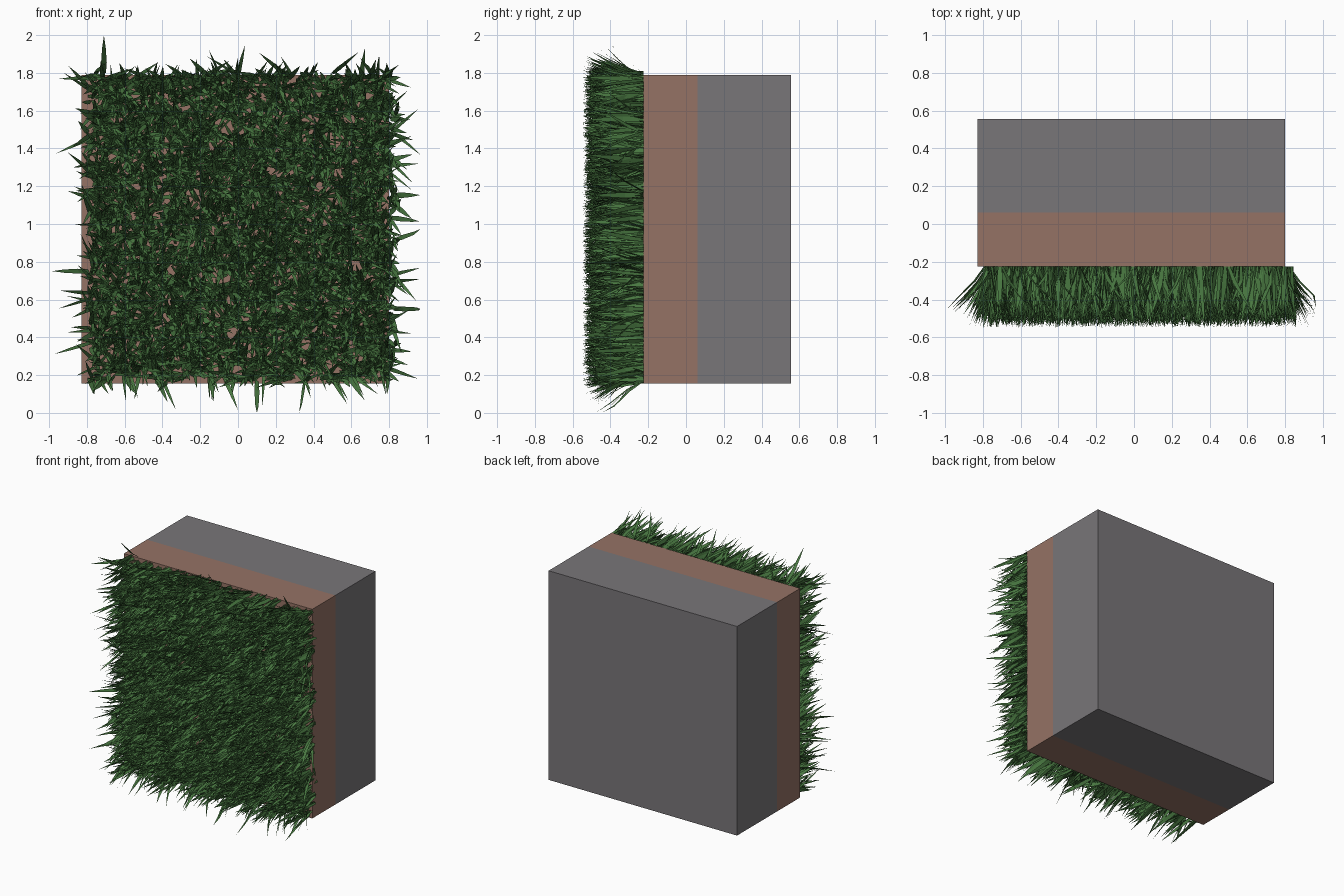
import bpy, math, random
from mathutils import Vector

if "Cube" in bpy.data.objects:
    bpy.data.objects.remove(bpy.data.objects["Cube"])

random.seed(7)


def material(name, rgb):
    m = bpy.data.materials.new(name)
    m.diffuse_color = (*rgb, 1)
    m.use_nodes = True
    m.node_tree.nodes["Principled BSDF"].inputs["Base Color"].default_value = m.diffuse_color
    return m


SOIL = material("soil brown", (0.30, 0.17, 0.13))
STONE = material("stone grey", (0.19, 0.18, 0.19))
GREEN = material("grass green", (0.065, 0.185, 0.052))


def mesh_object(name, verts, faces, mat):
    me = bpy.data.meshes.new(name)
    me.from_pydata(verts, [], faces)
    me.materials.append(mat)
    ob = bpy.data.objects.new(name, me)
    bpy.context.collection.objects.link(ob)
    return ob


def box(name, lo, hi, mat):
    verts = [(x, y, z) for x in (lo[0], hi[0]) for y in (lo[1], hi[1]) for z in (lo[2], hi[2])]
    faces = [(0, 1, 3, 2), (4, 6, 7, 5), (0, 4, 5, 1), (2, 3, 7, 6), (0, 2, 6, 4), (1, 5, 7, 3)]
    return mesh_object(name, verts, faces, mat)


# Layered block: soil in front, stone behind
FRONT = -0.225
box("soil_layer", (-0.83, FRONT, 0.155), (0.80, 0.06, 1.79), SOIL)
box("stone_layer", (-0.83, 0.06, 0.155), (0.80, 0.555, 1.79), STONE)

# Grass: tufts of tapered, outward-bending blades growing toward -y
verts, faces = [], []


def blade(x, z, angle, lean, depth, width):
    out = Vector((math.cos(angle), 0, math.sin(angle)))
    turn = angle + math.pi / 2 + random.uniform(-0.7, 0.7)
    side = Vector((math.cos(turn), 0, math.sin(turn)))
    first = len(verts)
    for t, w in ((0, 0.7), (0.35, 1.0), (0.7, 0.65), (1, 0)):
        p = Vector((x, FRONT - depth * t, z)) + out * lean * t ** 1.3
        p.x = min(max(p.x, -0.985), 0.965)
        p.z = min(max(p.z, 0.0), 2.0)
        if w:
            verts.extend([p - side * width * w / 2, p + side * width * w / 2])
        else:
            verts.append(p)
    a = first
    faces.extend([(a, a + 1, a + 3, a + 2), (a + 2, a + 3, a + 5, a + 4), (a + 4, a + 5, a + 6)])


N, BLADES = 27, 9
for i in range(N):
    for j in range(N):
        cx = -0.785 + 1.615 * (i + random.uniform(0.1, 0.9)) / N
        cz = 0.175 + 1.62 * (j + random.uniform(0.1, 0.9)) / N
        for k in range(BLADES):
            angle = random.uniform(0, math.tau)
            lean = random.uniform(0.02, 0.12)
            if random.random() < 0.15:
                lean = random.uniform(0.12, 0.21)
            depth = random.uniform(0.22, 0.325) - max(0, lean - 0.12) * 0.7
            x = min(max(cx + random.gauss(0, 0.012), -0.795), 0.835)
            z = min(max(cz + random.gauss(0, 0.012), 0.165), 1.80)
            blade(x, z, angle, lean, depth, random.uniform(0.016, 0.032))

# One tall blade at each extreme of the outline
for x, z, ang in ((-0.79, 0.75, math.pi), (0.82, 0.55, 0), (-0.71, 1.8, math.pi / 2), (0.1, 0.17, -math.pi / 2)):
    blade(x, z, ang, 0.21, 0.22, 0.03)
blade(0, 1, 0, 0.03, 0.33, 0.025)

mesh_object("grass_blades", verts, faces, GREEN)
